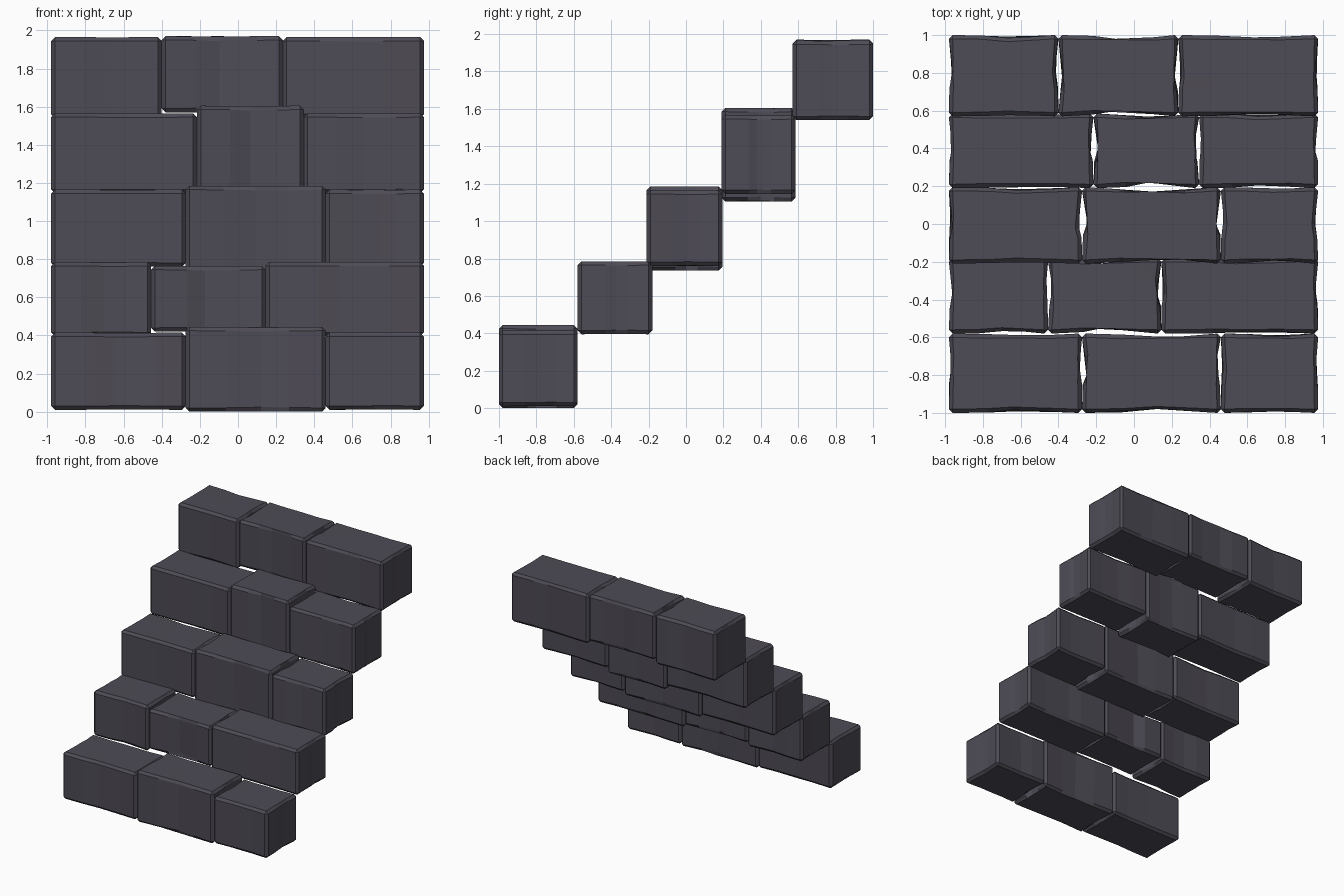
import bpy, bmesh, random
from mathutils import Vector

if "Cube" in bpy.data.objects:
    bpy.data.objects.remove(bpy.data.objects["Cube"])

random.seed(4)
BEVEL = 0.02


def stone(name, x, y, z, wear):
    """Chamfered stone block with a few chipped edges."""
    lo, hi = Vector((x[0], y[0], z[0])), Vector((x[1], y[1], z[1]))
    mid, size = (lo + hi) / 2, hi - lo
    bm = bmesh.new()
    bmesh.ops.create_cube(bm, size=1)
    for v in bm.verts:
        v.co = Vector([mid[i] + v.co[i] * size[i] for i in range(3)])
    bmesh.ops.bevel(bm, geom=bm.edges[:], offset=BEVEL, segments=1,
                    affect='EDGES', profile=0.5)

    # Cut rings along the length and depth, then chip the chamfers there
    for axis, fractions in ((0, (0.3, 0.5, 0.75)), (1, (0.35, 0.5, 0.7))):
        normal = Vector((axis == 0, axis == 1, 0))
        other = 1 - axis
        for n, f in enumerate(fractions):
            place = lo.copy()
            place[axis] = lo[axis] + size[axis] * (f + random.uniform(-.04, .04))
            cut = bmesh.ops.bisect_plane(
                bm, geom=bm.verts[:] + bm.edges[:] + bm.faces[:],
                plane_co=place, plane_no=normal)
            depth = wear * (1.0 if n == 1 else 0.35)
            for v in [g for g in cut['geom_cut'] if isinstance(g, bmesh.types.BMVert)]:
                edge_z = min(v.co.z - lo.z, hi.z - v.co.z) < BEVEL * 1.1
                edge_o = min(v.co[other] - lo[other], hi[other] - v.co[other]) < BEVEL * 1.1
                if edge_z and edge_o:
                    chip = depth * random.uniform(0.2, 1.0)
                    v.co[other] += chip if v.co[other] < mid[other] else -chip
                    v.co.z += (chip if v.co.z < mid.z else -chip) * 0.2
    mesh = bpy.data.meshes.new(name)
    bm.to_mesh(mesh)
    bm.free()
    ob = bpy.data.objects.new(name, mesh)
    bpy.context.collection.objects.link(ob)
    ob.data.materials.append(stone_mat)


stone_mat = bpy.data.materials.new("dark_stone")
stone_mat.diffuse_color = (0.075, 0.07, 0.09, 1)
stone_mat.use_nodes = True
stone_mat.node_tree.nodes["Principled BSDF"].inputs["Base Color"].default_value = stone_mat.diffuse_color

# Each step: depth range, two joints, then height ranges of left, middle, right
steps = [
    ((-1.0, -0.58), (-0.275, 0.46), ((0.01, 0.415), (0.0, 0.445), (0.01, 0.415))),
    ((-0.58, -0.18), (-0.455, 0.145), ((0.395, 0.785), (0.42, 0.765), (0.395, 0.785))),
    ((-0.21, 0.195), (-0.275, 0.46), ((0.76, 1.165), (0.735, 1.185), (0.76, 1.165))),
    ((0.19, 0.585), (-0.215, 0.345), ((1.145, 1.565), (1.105, 1.605), (1.145, 1.565))),
    ((0.57, 1.0), (-0.40, 0.235), ((1.54, 1.965), (1.57, 1.97), (1.54, 1.965))),
]
for i, (depth, (a, b), heights) in enumerate(steps, 1):
    spans = ((-0.98, a), (a, b), (b, 0.975))
    for side, span, z in zip(("left", "middle", "right"), spans, heights):
        stone(f"step_{i}_{side}_block", span, depth, z,
              0.035 if side == "middle" else 0.015)
